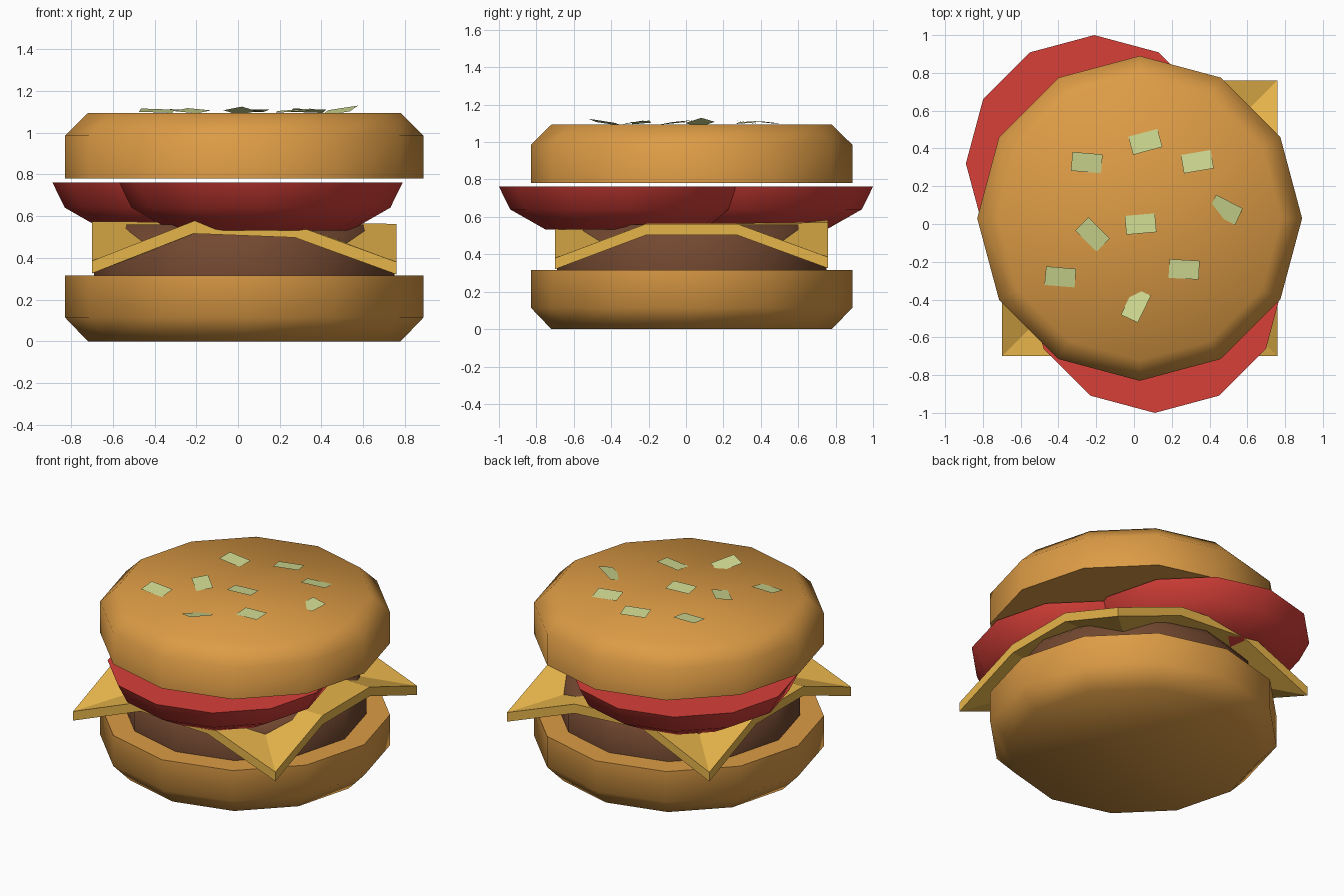
import bpy, bmesh, math
from mathutils import Matrix

if "Cube" in bpy.data.objects:
    bpy.data.objects.remove(bpy.data.objects["Cube"])


def material(name, rgb):
    m = bpy.data.materials.new(name)
    m.diffuse_color = (*rgb, 1)
    m.use_nodes = True
    m.node_tree.nodes["Principled BSDF"].inputs["Base Color"].default_value = m.diffuse_color
    return m


BREAD = material("bread", (0.72, 0.33, 0.06))
MEAT = material("meat", (0.17, 0.065, 0.03))
CHEESE = material("cheese_yellow", (0.80, 0.46, 0.07))
RED = material("tomato_red", (0.68, 0.05, 0.04))
SEED = material("seed_green", (0.62, 0.69, 0.28))


def finish(name, bm, mat, smooth=None):
    if smooth is not None:
        bmesh.ops.recalc_face_normals(bm, faces=bm.faces)
    me = bpy.data.meshes.new(name)
    bm.to_mesh(me)
    bm.free()
    me.materials.append(mat)
    ob = bpy.data.objects.new(name, me)
    bpy.context.collection.objects.link(ob)
    if smooth:
        bpy.ops.object.select_all(action='DESELECT')
        ob.select_set(True)
        bpy.context.view_layer.objects.active = ob
        bpy.ops.object.shade_smooth_by_angle(angle=math.radians(smooth))
    return ob


def lathe(name, centre, profile, mat, sides=12):
    """Capped round slab from (radius, height) pairs, bottom to top."""
    bm = bmesh.new()
    rings = []
    for r, z in profile:
        rings.append([bm.verts.new((centre[0] + r * math.cos(math.tau * i / sides),
                                    centre[1] + r * math.sin(math.tau * i / sides), z))
                      for i in range(sides)])
    for a, b in zip(rings, rings[1:]):
        for i in range(sides):
            j = (i + 1) % sides
            bm.faces.new((a[i], a[j], b[j], b[i]))
    bm.faces.new(rings[0][::-1])
    bm.faces.new(rings[-1])
    return finish(name, bm, mat, 60)


# Buns and patty share one centre
C = (0.03, 0.03)
lathe("bottom_bun", C, [(0.75, 0), (0.86, 0.115), (0.86, 0.315)], BREAD)
lathe("patty", C, [(0.72, 0.312), (0.72, 0.47), (0.64, 0.56)], MEAT)
lathe("top_bun", C, [(0.86, 0.78), (0.86, 0.985), (0.75, 1.093)], BREAD)

# Two overlapping tomato slices
for name, c in (("tomato_back", (-0.21, 0.32)), ("tomato_front", (0.11, -0.32))):
    lathe(name, c, [(0.43, 0.532), (0.62, 0.64), (0.68, 0.762)], RED)

# Cheese slice: 3 x 3 cells with drooping corners
grid = [-0.70, -0.213, 0.273, 0.76]
heights = [[0.385, 0.576, 0.557, 0.38],
           [0.575, 0.57, 0.565, 0.563],
           [0.575, 0.57, 0.565, 0.563],
           [0.385, 0.60, 0.57, 0.385]]
bm = bmesh.new()
top, low = [[[bm.verts.new((grid[i], grid[j], heights[j][i] - d)) for i in range(4)]
             for j in range(4)] for d in (0, 0.06)]
for layer in (top, low):
    for j in range(3):
        for i in range(3):
            a, b = layer[j][i], layer[j][i + 1]
            c, d = layer[j + 1][i + 1], layer[j + 1][i]
            if i != 1 and j != 1:       # crease each corner cell towards the middle
                if i == j:
                    bm.faces.new((a, b, c))
                    bm.faces.new((a, c, d))
                else:
                    bm.faces.new((a, b, d))
                    bm.faces.new((b, c, d))
            else:
                bm.faces.new((a, b, c, d))
rim = ([(0, i) for i in range(3)] + [(j, 3) for j in range(3)]
       + [(3, i) for i in (3, 2, 1)] + [(j, 0) for j in (3, 2, 1)])
for (j, i), (l, k) in zip(rim, rim[1:] + rim[:1]):
    bm.faces.new((low[j][i], low[l][k], top[l][k], top[j][i]))
finish("cheese_slice", bm, CHEESE, 0)

# Flat seeds: x, y, turn, tilt about length, tilt about width (degrees)
seeds = [(0.06, 0.435, 15, -6, 0), (-0.25, 0.325, -5, 4, 3), (0.335, 0.33, 10, -9, 2),
         (0.485, 0.075, -25, 16, -8), (0.035, 0, 5, -5, 0), (-0.22, -0.055, -45, 8, 4),
         (-0.39, -0.28, -5, 9, 2), (0.265, -0.24, -3, 5, -4), (0.01, -0.43, 65, -10, 8)]
bm = bmesh.new()
for x, y, turn, roll, pitch in seeds:
    m = (Matrix.Translation((x, y, 1.105))
         @ Matrix.Rotation(math.radians(turn), 4, 'Z')
         @ Matrix.Rotation(math.radians(roll), 4, 'X')
         @ Matrix.Rotation(math.radians(pitch), 4, 'Y')
         @ Matrix.Diagonal((0.16, 0.10, 1, 1)))
    bmesh.ops.create_grid(bm, x_segments=1, y_segments=1, size=0.5, matrix=m)
finish("sesame_seeds", bm, SEED)
